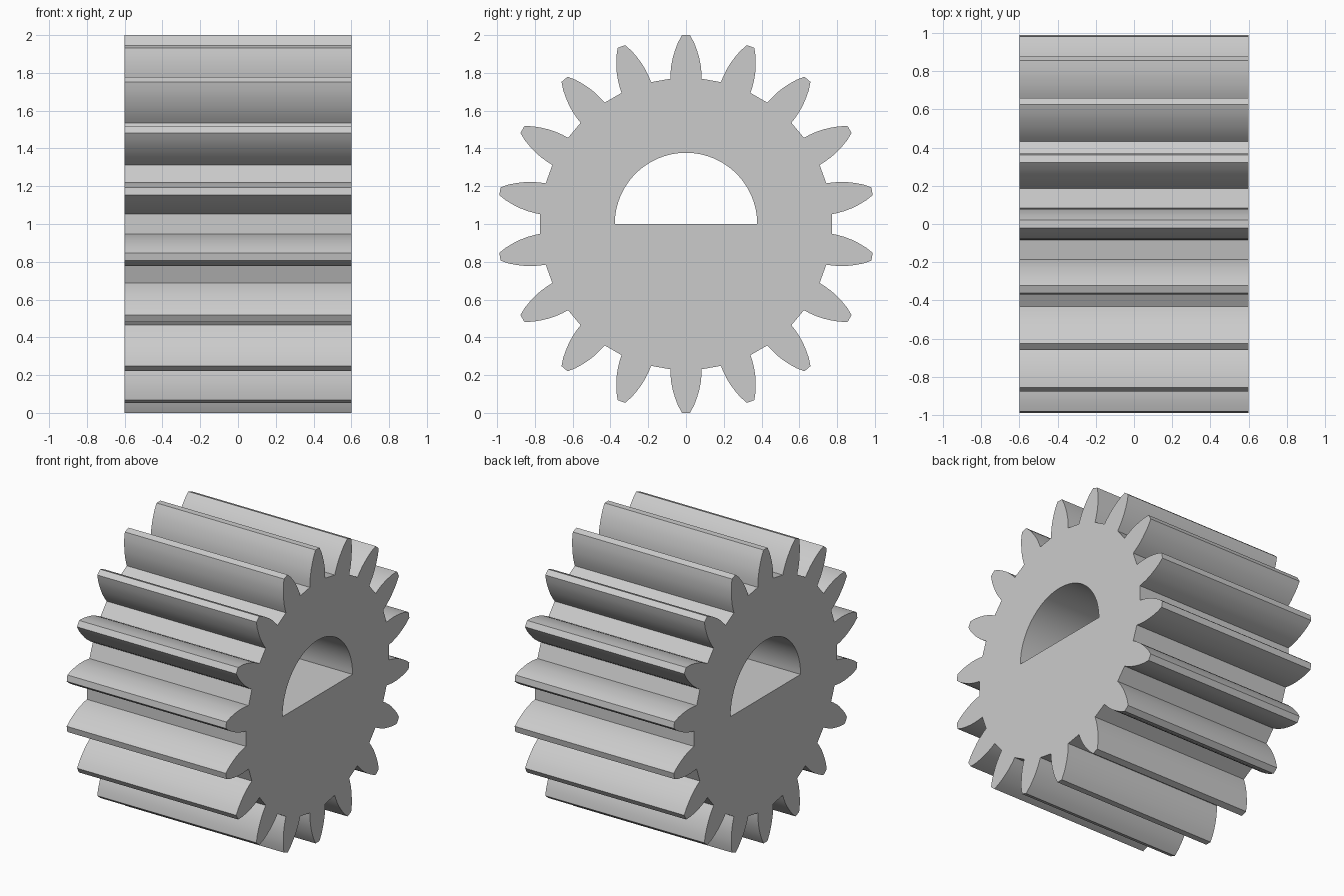
import bpy
import bmesh
import math
from mathutils import Vector

cube = bpy.data.objects.get("Cube")
if cube:
    bpy.data.objects.remove(cube, do_unlink=True)

TEETH = 18
HALF_WIDTH = 0.6
BORE_RADIUS = 0.377
BORE_STEPS = 48
CENTRE = Vector((0, 0, 1))

# One flank of a tooth: (half thickness, distance from the axle)
FLANK = [(0.083, 0.769), (0.082, 0.80), (0.078, 0.84), (0.070, 0.88),
         (0.058, 0.92), (0.043, 0.96), (0.021, 1.0)]


def tooth_outline():
    """Closed gear outline in the YZ plane, one rotated tooth at a time."""
    tooth = [(-w, r) for w, r in FLANK] + [(w, r) for w, r in reversed(FLANK)]
    points = []
    for i in range(TEETH):
        a = math.tau * i / TEETH
        c, s = math.cos(a), math.sin(a)
        points += [Vector((0, u * c + v * s, v * c - u * s)) for u, v in tooth]
    return points


def bore_outline():
    """Half-round shaft hole with its flat across the axle."""
    angles = [math.pi * i / BORE_STEPS for i in range(BORE_STEPS + 1)]
    return [Vector((0, math.cos(a), math.sin(a))) * BORE_RADIUS for a in angles]


def add_loop(bm, points):
    offset = CENTRE - Vector((HALF_WIDTH, 0, 0))
    verts = [bm.verts.new(p + offset) for p in points]
    return [bm.edges.new((v, verts[i - 1])) for i, v in enumerate(verts)]


# Gear body: fill between the outlines, then extrude along the axle
bm = bmesh.new()
edges = add_loop(bm, tooth_outline()) + add_loop(bm, bore_outline())
bmesh.ops.triangle_fill(bm, edges=edges, use_beauty=True, normal=(-1, 0, 0))
result = bmesh.ops.extrude_face_region(bm, geom=bm.faces[:], use_keep_orig=True)
moved = [g for g in result["geom"] if isinstance(g, bmesh.types.BMVert)]
bmesh.ops.translate(bm, verts=moved, vec=(2 * HALF_WIDTH, 0, 0))
bmesh.ops.recalc_face_normals(bm, faces=bm.faces[:])

mesh = bpy.data.meshes.new("pinion_gear")
bm.to_mesh(mesh)
bm.free()
gear = bpy.data.objects.new("pinion_gear", mesh)
bpy.context.collection.objects.link(gear)

# Plain grey material
grey = bpy.data.materials.new("light grey")
grey.use_nodes = True
colour = (0.6, 0.6, 0.6, 1)
grey.diffuse_color = colour
grey.node_tree.nodes["Principled BSDF"].inputs["Base Color"].default_value = colour
mesh.materials.append(grey)

# Smooth curved flanks and bore, keep corners sharp
bpy.ops.object.select_all(action="DESELECT")
gear.select_set(True)
bpy.context.view_layer.objects.active = gear
bpy.ops.object.shade_smooth_by_angle(angle=math.radians(25))
